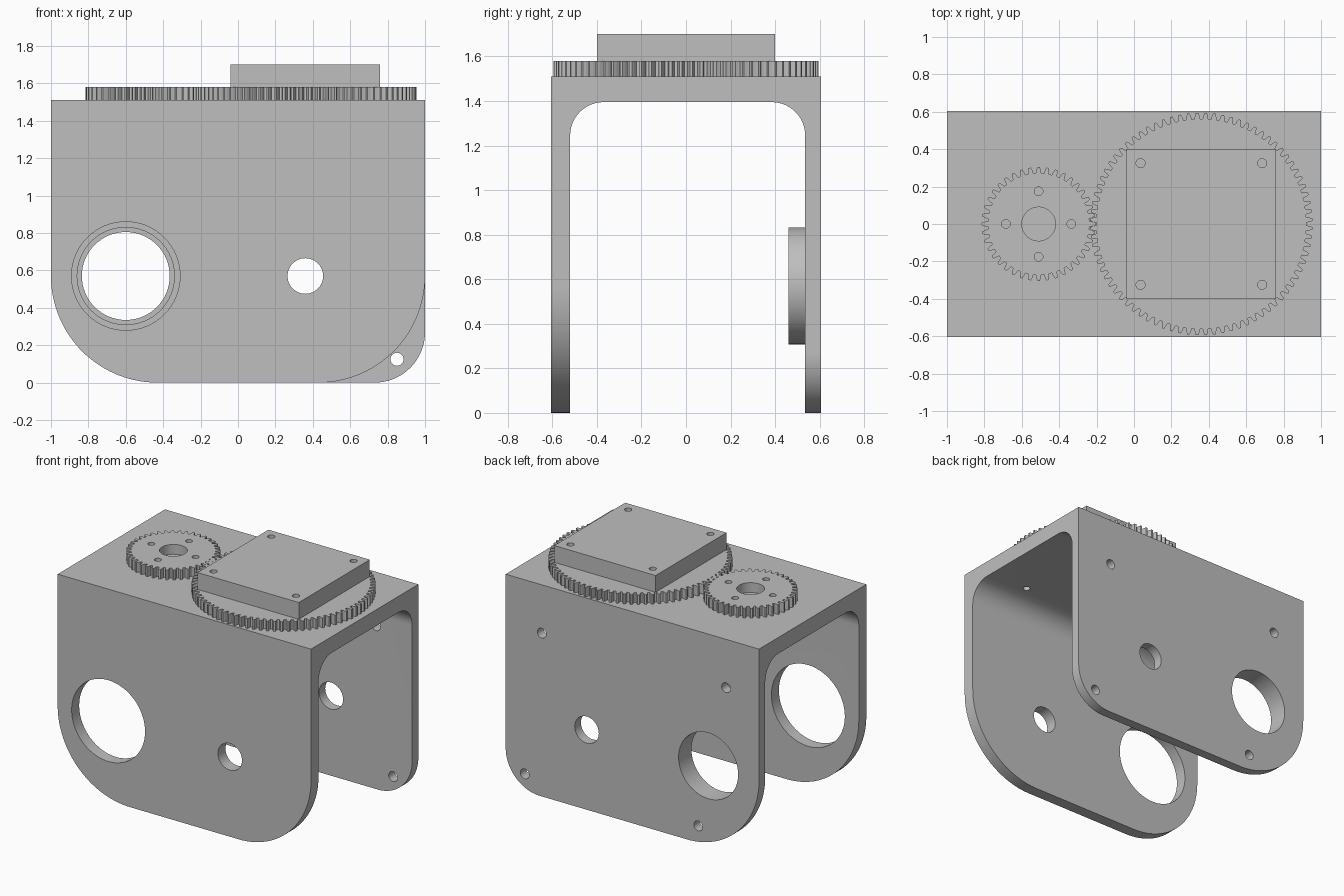
import bpy, bmesh
from math import pi, sin, cos

cube = bpy.data.objects.get("Cube")
if cube:
    bpy.data.objects.remove(cube, do_unlink=True)

GREY = (0.52, 0.52, 0.52, 1)
mat = bpy.data.materials.new("plain grey")
mat.use_nodes = True
mat.diffuse_color = GREY
mat.node_tree.nodes["Principled BSDF"].inputs["Base Color"].default_value = GREY


def arc(cx, cy, r, a0, a1, n=24):
    return [(cx + r * cos(a0 + (a1 - a0) * i / n), cy + r * sin(a0 + (a1 - a0) * i / n))
            for i in range(n + 1)]


def circle(cx, cy, r, n=64):
    return arc(cx, cy, r, 0, 2 * pi, n)[:-1]


def prism(pts, axis, lo, hi):
    """Outline, axis and extent of one extruded solid."""
    return pts, axis, lo, hi


def build(name, prisms):
    place = {"x": lambda u, v, t: (t, u, v),
             "y": lambda u, v, t: (u, t, v),
             "z": lambda u, v, t: (u, v, t)}
    bm = bmesh.new()
    for pts, axis, lo, hi in prisms:
        rings = [[bm.verts.new(place[axis](u, v, t)) for u, v in pts] for t in (lo, hi)]
        bm.faces.new(rings[0])
        bm.faces.new(rings[1][::-1])
        for i in range(len(pts)):
            j = (i + 1) % len(pts)
            bm.faces.new((rings[0][j], rings[0][i], rings[1][i], rings[1][j]))
    bmesh.ops.recalc_face_normals(bm, faces=bm.faces[:])
    mesh = bpy.data.meshes.new(name)
    bm.to_mesh(mesh)
    bm.free()
    mesh.materials.append(mat)
    obj = bpy.data.objects.new(name, mesh)
    bpy.context.collection.objects.link(obj)
    return obj


def part(name, solid, cuts):
    """Build a solid, cut it, then shade it."""
    obj = build(name, [solid])
    cutter = build(name + "_cutter", cuts)
    cutter.hide_render = True
    bpy.ops.object.select_all(action="DESELECT")
    bpy.context.view_layer.objects.active = obj
    obj.select_set(True)
    mod = obj.modifiers.new("cut", "BOOLEAN")
    mod.operation, mod.solver, mod.object = "DIFFERENCE", "EXACT", cutter
    bpy.ops.object.modifier_apply(modifier=mod.name)
    bpy.data.objects.remove(cutter, do_unlink=True)
    bpy.ops.object.shade_smooth_by_angle()
    return obj


HALF_Y, TOP, GEAR_TOP, PLATE_TOP = 0.605, 1.51, 1.58, 1.70
FRONT_IN, BACK_IN, CEILING, FILLET = -0.52, 0.535, 1.395, 0.15
BIG_X, BIG_GEAR_X, SMALL_GEAR_X, AXIS_Z = -0.6, 0.36, -0.51, 0.57
front, back, both = (-0.8, -0.2), (0.2, 0.8), (-0.8, 0.8)


# Bracket: an arch profile with rounded inner corners
arch = [(-HALF_Y, 0), (-HALF_Y, TOP), (HALF_Y, TOP), (HALF_Y, 0), (BACK_IN, 0)]
arch += arc(BACK_IN - FILLET, CEILING - FILLET, FILLET, 0, pi / 2)
arch += arc(FRONT_IN + FILLET, CEILING - FILLET, FILLET, pi / 2, pi)
arch += [(FRONT_IN, 0)]


def corner(side, r, span):
    """Waste outside a rounded lower corner of a wall."""
    curve = arc(1 - r, r, r, -pi / 2, 0, 40)
    pts = curve + [(1.1, r), (1.1, -0.1), (1 - r, -0.1)]
    return prism([(side * u, v) for u, v in pts], "y", *span)


screws = [(BIG_GEAR_X + sx * 0.325, sy * 0.325) for sx in (-1, 1) for sy in (-1, 1)]
cuts = [corner(-1, 0.57, front), corner(1, 0.57, front),
        corner(-1, 0.57, back), corner(1, 0.27, back),
        prism(circle(BIG_X, AXIS_Z, 0.29), "y", *front),
        prism(circle(BIG_X, AXIS_Z, 0.235), "y", *back),
        prism(circle(BIG_GEAR_X, AXIS_Z, 0.095), "y", *both)]
for x, z in ((0.85, 0.125), (-0.52, 0.12), (0.715, 1.165), (-0.74, 1.165)):
    cuts.append(prism(circle(x, z, 0.035, 32), "y", *back))
cuts += [prism(circle(x, y, 0.024, 32), "z", 1.3, 1.6) for x, y in screws]
part("bracket", prism(arch, "x", -1, 1), cuts)

# Bearing ring on the inside of the back wall
part("bearing_ring", prism(circle(BIG_X, AXIS_Z, 0.2625), "y", 0.46, BACK_IN),
     [prism(circle(BIG_X, AXIS_Z, 0.235), "y", 0.4, 0.6)])


# Gears
def gear(cx, pitch, teeth, phase):
    m = 2 * pitch / teeth
    root, tip = pitch - 1.25 * m, pitch + m
    flank = ((root, -0.34), (pitch, -0.25), (tip, -0.13),
             (tip, 0.13), (pitch, 0.25), (root, 0.34))
    pts = []
    for i in range(teeth):
        for r, f in flank:
            a = 2 * pi * (i + f + phase) / teeth
            pts.append((cx + r * cos(a), r * sin(a)))
    return prism(pts, "z", TOP, GEAR_TOP)


holes = [circle(SMALL_GEAR_X, 0, 0.09)]
for k in range(4):
    a = k * pi / 2
    holes.append(circle(SMALL_GEAR_X + 0.175 * cos(a), 0.175 * sin(a), 0.023, 32))
part("small_gear", gear(SMALL_GEAR_X, 0.29, 40, 0),
     [prism(h, "z", 1.45, 1.65) for h in holes])

large = build("large_gear", [gear(BIG_GEAR_X, 0.58, 80, 0.5)])

# Square mounting plate with four screw holes
square = [(BIG_GEAR_X + sx * 0.4, sy * 0.4) for sx, sy in ((-1, -1), (1, -1), (1, 1), (-1, 1))]
part("mounting_plate", prism(square, "z", GEAR_TOP, PLATE_TOP),
     [prism(circle(x, y, 0.024, 32), "z", 1.5, 1.8) for x, y in screws])
